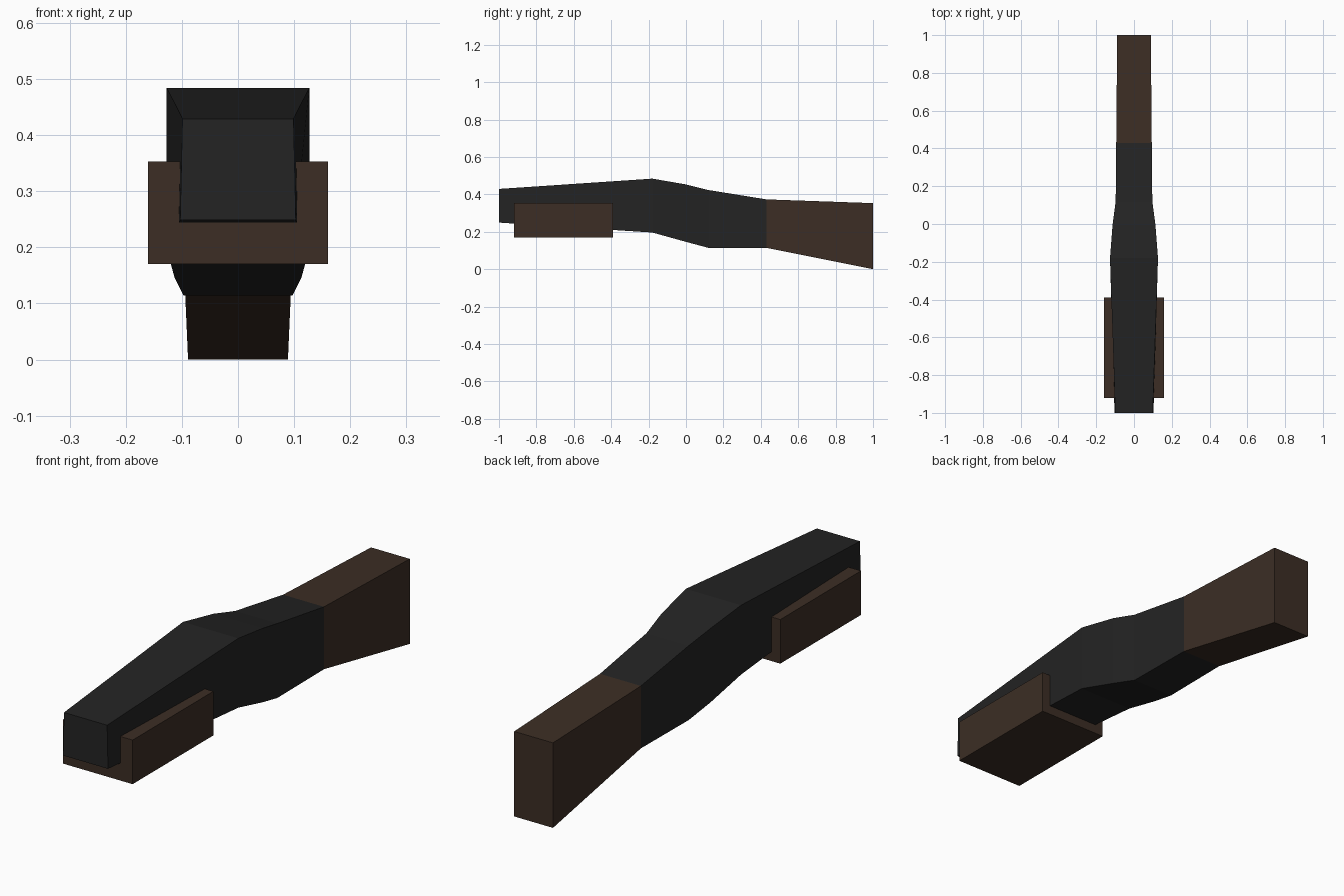
import bpy
import bmesh

cube = bpy.data.objects.get("Cube")
if cube:
    bpy.data.objects.remove(cube, do_unlink=True)


def make_material(name, colour):
    mat = bpy.data.materials.new(name)
    mat.use_nodes = True
    mat.diffuse_color = (*colour, 1)
    mat.node_tree.nodes["Principled BSDF"].inputs["Base Color"].default_value = (*colour, 1)
    return mat


def loft(name, sections, mat, cap_front=True, cap_back=True):
    """Join rectangular sections (y, lower half width, upper half width, low z, high z)."""
    bm = bmesh.new()
    rings = []
    for y, low_w, top_w, low, top in sections:
        corners = [(-low_w, y, low), (low_w, y, low), (top_w, y, top), (-top_w, y, top)]
        rings.append([bm.verts.new(c) for c in corners])
    for a, b in zip(rings, rings[1:]):
        for i in range(4):
            j = (i + 1) % 4
            bm.faces.new((a[i], b[i], b[j], a[j]))
    if cap_front:
        bm.faces.new(rings[0])
    if cap_back:
        bm.faces.new(rings[-1][::-1])
    bmesh.ops.recalc_face_normals(bm, faces=bm.faces)
    mesh = bpy.data.meshes.new(name)
    bm.to_mesh(mesh)
    bm.free()
    mesh.materials.append(mat)
    obj = bpy.data.objects.new(name, mesh)
    bpy.context.collection.objects.link(obj)
    return obj


black = make_material("dark metal", (0.017, 0.017, 0.017))
brown = make_material("dark wood", (0.045, 0.027, 0.018))

# Barrel and receiver taper into the wooden stock at a shared joint
joint = (0.43, 0.094, 0.094, 0.114, 0.373)
loft("barrel_and_receiver", [
    (-1.0, 0.103, 0.099, 0.249, 0.429),
    (-0.18, 0.127, 0.127, 0.196, 0.484),
    (0.0, 0.113, 0.113, 0.146, 0.453),
    (0.12, 0.097, 0.097, 0.114, 0.423),
    joint,
], black, cap_back=False)

loft("stock", [joint, (1.0, 0.089, 0.089, 0.0, 0.353)], brown, cap_front=False)

# Box-shaped grip wrapped around the underside of the barrel
loft("fore_grip", [
    (-0.92, 0.16, 0.16, 0.17, 0.353),
    (-0.39, 0.16, 0.16, 0.17, 0.353),
], brown)
